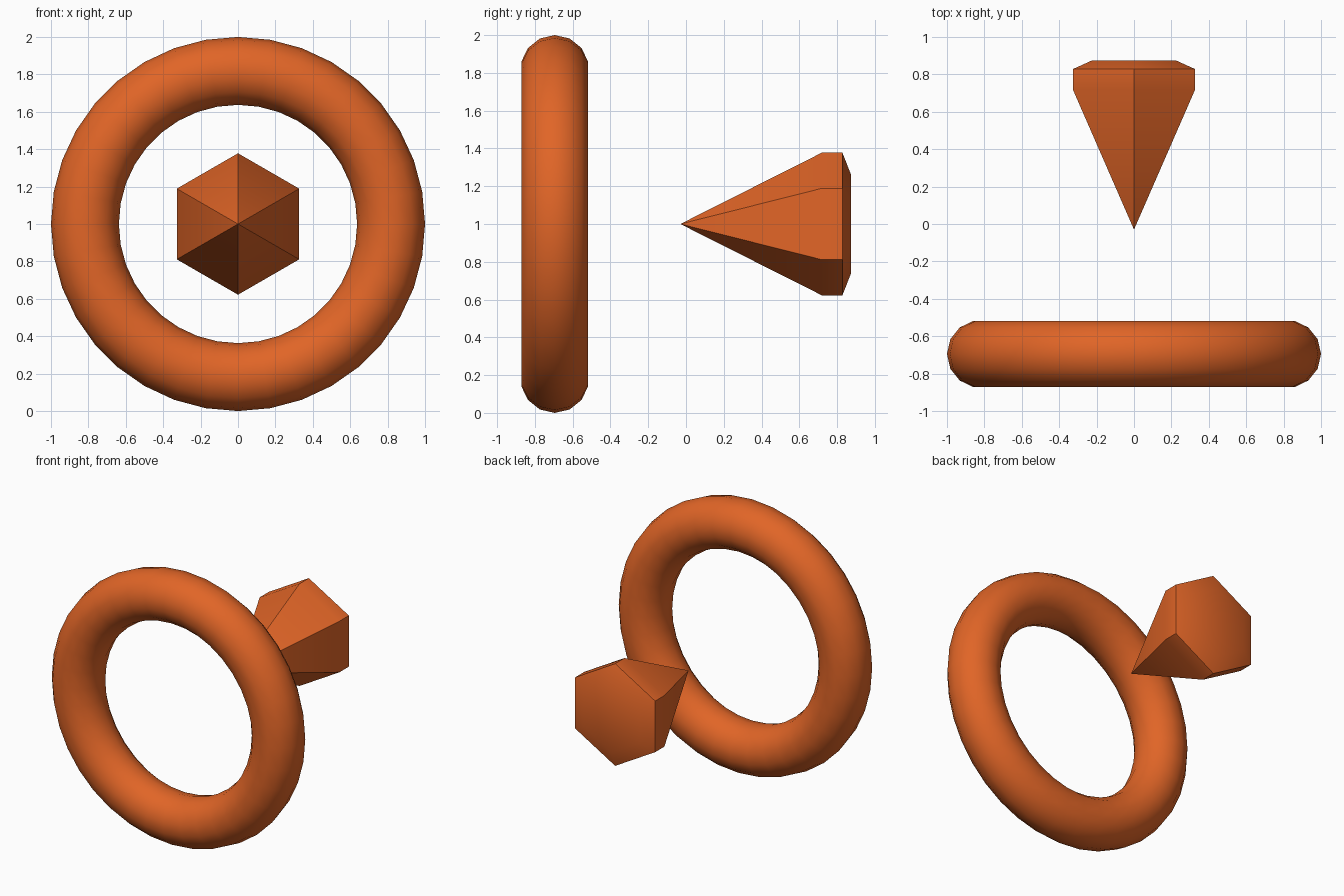
import bpy, bmesh
from math import radians, sin, cos, pi

if "Cube" in bpy.data.objects:
    bpy.data.objects.remove(bpy.data.objects["Cube"])

mat = bpy.data.materials.new("orange")
mat.diffuse_color = (0.75, 0.13, 0.02, 1)
mat.use_nodes = True
mat.node_tree.nodes["Principled BSDF"].inputs["Base Color"].default_value = mat.diffuse_color


def finish(obj):
    """Colour the part and smooth its shallow edges."""
    obj.data.materials.append(mat)
    bpy.ops.object.select_all(action='DESELECT')
    obj.select_set(True)
    bpy.context.view_layer.objects.active = obj
    bpy.ops.object.shade_smooth_by_angle(angle=radians(30))


# Upright ring at the front
bpy.ops.mesh.primitive_torus_add(
    major_segments=36, minor_segments=14, major_radius=0.8185,
    minor_radius=0.1815, location=(0, -0.695, 1), rotation=(pi / 2, 0, 0))
ring = bpy.context.object
ring.name = "ring"
finish(ring)

# Six-sided point behind it: straight band and chamfered back
profile = [(0.72, 0.378), (0.828, 0.378), (0.873, 0.263)]  # (y, radius)
bm = bmesh.new()
tip = bm.verts.new((0, -0.03, 1))
loops = [[bm.verts.new((r * sin(i * pi / 3), y, 1 + r * cos(i * pi / 3)))
          for i in range(6)] for y, r in profile]
for i in range(6):
    j = (i + 1) % 6
    bm.faces.new((tip, loops[0][i], loops[0][j]))
    for a, b in zip(loops, loops[1:]):
        bm.faces.new((a[i], b[i], b[j], a[j]))
bm.faces.new(loops[-1])
bmesh.ops.recalc_face_normals(bm, faces=bm.faces)
mesh = bpy.data.meshes.new("hexagonal_point")
bm.to_mesh(mesh)
bm.free()
point = bpy.data.objects.new("hexagonal_point", mesh)
bpy.context.collection.objects.link(point)
finish(point)
